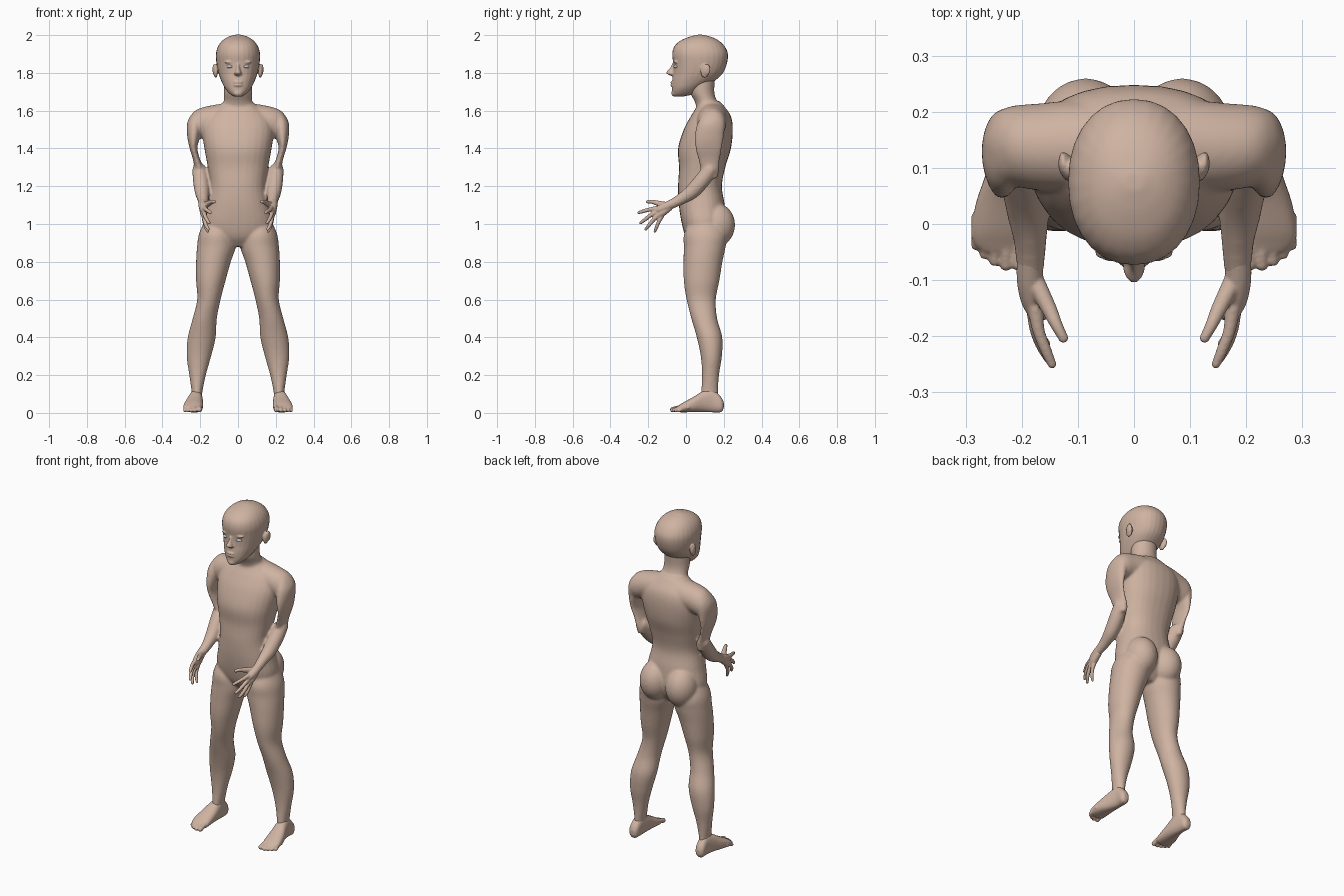
import bpy, bmesh, math
from mathutils import Vector, Matrix

skin = bpy.data.materials.new("skin")
skin.diffuse_color = (0.62, 0.45, 0.36, 1)
iris = bpy.data.materials.new("eye")
iris.diffuse_color = (0.55, 0.62, 0.7, 1)
SEG, SUB = 28, 5


def spline(rows):
    """Catmull-Rom through rows of numbers."""
    out = []
    for i in range(len(rows) - 1):
        p = [rows[max(i - 1, 0)], rows[i], rows[i + 1], rows[min(i + 2, len(rows) - 1)]]
        for k in range(SUB):
            t = k / SUB
            out.append([0.5 * (2 * b + (c - a) * t + (2 * a - 5 * b + 4 * c - d) * t * t
                               + (3 * b - a - 3 * c + d) * t ** 3) for a, b, c, d in zip(*p)])
    return out + [list(rows[-1])]


def skin_rings(bm, rings):
    vs = [[bm.verts.new(p) for p in r] for r in rings]
    fs = [bm.faces.new(vs[0]), bm.faces.new(vs[-1])]
    for a, b in zip(vs, vs[1:]):
        for j in range(len(a)):
            k = (j + 1) % len(a)
            fs.append(bm.faces.new((a[j], a[k], b[k], b[j])))
    bmesh.ops.recalc_face_normals(bm, faces=fs)


def sides(both):
    return (1, -1) if both else (1,)


def loft(bm, axis, rows, both=False, power=1.0):
    """Rows: position on axis, then min/max on the two other axes."""
    for s in sides(both):
        rings = []
        for t, a0, a1, b0, b1 in spline(rows):
            ring = []
            for j in range(SEG):
                w = 2 * math.pi * j / SEG
                c, d = math.cos(w), math.sin(w)
                c = math.copysign(abs(c) ** power, c)
                d = math.copysign(abs(d) ** power, d)
                p = [(a0 + a1) / 2 + (a1 - a0) / 2 * c, (b0 + b1) / 2 + (b1 - b0) / 2 * d]
                p.insert("xyz".index(axis), t)
                ring.append((p[0] * s, p[1], p[2]))
            rings.append(ring)
        skin_rings(bm, rings)


def tube(bm, pts):
    """Mirrored round limb: x, y, z, radius, with rounded ends."""
    for s in sides(True):
        rows = spline(pts)
        rings = []
        for i, (x, y, z, r) in enumerate(rows):
            a, b = rows[max(i - 1, 0)], rows[min(i + 1, len(rows) - 1)]
            q = (Vector(b[:3]) - Vector(a[:3])).to_track_quat('Z', 'Y')
            rings.append([Vector((x, y, z)) + q @ Vector((r * math.cos(w), r * math.sin(w), 0))
                          for w in [2 * math.pi * j / 16 for j in range(16)]])
        skin_rings(bm, [[(p.x * s, p.y, p.z) for p in r] for r in rings])
        for e in (pts[0], pts[-1]):
            ball(bm, (e[0] * s, e[1], e[2]), (e[3],) * 3)


def ball(bm, c, r, both=False):
    for s in sides(both):
        m = Matrix.Translation((c[0] * s, c[1], c[2])) @ Matrix.Diagonal((*r, 1))
        bmesh.ops.create_uvsphere(bm, u_segments=24, v_segments=14, radius=1, matrix=m)


def finish(bm, name, voxel=0, smooth=0, mat=skin):
    me = bpy.data.meshes.new(name)
    bm.to_mesh(me)
    bm.free()
    me.materials.append(mat)
    for p in me.polygons:
        p.use_smooth = True
    ob = bpy.data.objects.new(name, me)
    bpy.context.collection.objects.link(ob)
    if voxel:
        m = ob.modifiers.new("blend", 'REMESH')
        m.mode, m.voxel_size, m.use_smooth_shade = 'VOXEL', voxel, True
        m = ob.modifiers.new("soften", 'SMOOTH')
        m.factor, m.iterations = 0.5, smooth


# torso and neck
bm = bmesh.new()
loft(bm, "z", [(0.88, -.06, .06, .04, .15), (0.93, -.15, .15, .0, .19), (1.0, -.185, .185, -.022, .21),
               (1.1, -.165, .165, -.038, .205), (1.2, -.147, .147, -.042, .19), (1.3, -.16, .16, -.037, .208),
               (1.4, -.178, .178, -.042, .238), (1.5, -.19, .19, -.012, .248), (1.57, -.17, .17, .025, .238),
               (1.62, -.11, .11, .055, .205), (1.65, -.07, .07, .06, .18)], power=0.88)
loft(bm, "z", [(1.55, -.11, .11, .05, .22), (1.61, -.092, .092, .055, .195), (1.65, -.076, .076, .045, .165),
               (1.7, -.074, .074, .02, .15), (1.78, -.074, .074, .01, .155)])
# buttocks
ball(bm, (.086, .16, .995), (.09, .1, .115), True)
# shoulders
loft(bm, "x", [(.04, .07, .21, 1.5, 1.645), (.1, .06, .22, 1.48, 1.635), (.17, .06, .215, 1.46, 1.622),
               (.22, .07, .21, 1.45, 1.605), (.25, .09, .195, 1.47, 1.575), (.267, .125, .16, 1.5, 1.545)], True)
# upper arms
loft(bm, "z", [(1.58, .2, .245, .09, .19), (1.53, .19, .27, .06, .205), (1.46, .202, .268, .045, .2),
               (1.4, .215, .256, .05, .19), (1.34, .2, .238, .065, .18), (1.28, .175, .228, .08, .175),
               (1.24, .18, .222, .1, .165)], True)
# forearms
tube(bm, [(.204, .125, 1.285, .038), (.197, .085, 1.23, .042), (.19, .03, 1.17, .039),
          (.185, -.03, 1.13, .03), (.185, -.085, 1.1, .024)])
# legs
loft(bm, "z", [(1.03, .06, .17, .03, .17), (.95, .02, .206, -.01, .215), (.88, .012, .217, -.012, .21),
               (.8, .038, .222, -.013, .193), (.7, .066, .222, -.012, .177), (.6, .092, .216, .003, .158),
               (.5, .112, .24, .028, .165), (.4, .118, .266, .057, .192), (.3, .142, .272, .078, .19),
               (.2, .17, .258, .085, .175), (.1, .19, .245, .078, .17), (.05, .19, .25, .06, .18)], True)
finish(bm, "body", 0.007, 8)

# head with face features and ears
bm = bmesh.new()
loft(bm, "z", [(1.675, -.022, .022, -.06, -.015), (1.69, -.045, .045, -.073, .05), (1.72, -.07, .07, -.074, .09),
               (1.76, -.09, .09, -.073, .155), (1.8, -.104, .104, -.068, .196), (1.85, -.114, .114, -.068, .217),
               (1.9, -.117, .117, -.073, .222), (1.94, -.106, .106, -.062, .205), (1.97, -.084, .084, -.03, .175),
               (1.99, -.054, .054, .015, .135), (2.002, -.018, .018, .06, .09)], power=0.93)
loft(bm, "z", [(1.785, -.008, .008, -.085, -.05), (1.793, -.02, .02, -.097, -.05), (1.803, -.017, .017, -.105, -.05),
               (1.825, -.01, .01, -.086, -.05), (1.85, -.008, .008, -.073, -.05)])
for z in (1.75, 1.735):
    ball(bm, (0, -.066, z), (.028, .017, .0075))
ball(bm, (0, -.06, 1.692), (.025, .018, .018))
ball(bm, (.042, -.052, 1.857), (.03, .013, .007), True)
ball(bm, (.118, .1, 1.81), (.012, .024, .036), True)
ball(bm, (.126, .108, 1.818), (.009, .022, .03), True)
finish(bm, "head", 0.0045, 4)

# eyes
bm = bmesh.new()
ball(bm, (.042, -.05, 1.834), (.019, .016, .0095), True)
finish(bm, "eyes", mat=iris)

# hands: palm wedge and five fingers
bm = bmesh.new()
tube(bm, [(.186, -.06, 1.115, .023), (.185, -.1, 1.095, .024), (.18, -.135, 1.078, .022), (.174, -.16, 1.07, .015)])
tube(bm, [(.184, -.09, 1.088, .02), (.182, -.125, 1.06, .02), (.178, -.148, 1.042, .014)])
for f in ([(.175, -.105, 1.1, .017), (.152, -.15, 1.11, .014), (.138, -.18, 1.118, .011), (.126, -.203, 1.118, .009)],
          [(.176, -.15, 1.083, .014), (.17, -.19, 1.077, .011), (.157, -.225, 1.068, .01), (.146, -.25, 1.06, .008)],
          [(.178, -.15, 1.066, .014), (.176, -.185, 1.048, .011), (.166, -.215, 1.025, .01), (.153, -.24, 1.006, .008)],
          [(.18, -.145, 1.05, .014), (.178, -.17, 1.025, .011), (.17, -.195, .995, .01), (.157, -.213, .972, .008)],
          [(.18, -.13, 1.04, .013), (.178, -.145, 1.01, .01), (.17, -.157, .98, .009), (.16, -.165, .96, .007)]):
    tube(bm, f)
finish(bm, "hands", 0.0035, 3)

# feet and toes
bm = bmesh.new()
loft(bm, "y", [(.2, .21, .235, .025, .055), (.185, .195, .25, .004, .085), (.14, .19, .252, .003, .125),
               (.09, .186, .264, .004, .115), (.04, .185, .281, .004, .085), (-.01, .186, .29, .003, .058),
               (-.035, .19, .286, .004, .042), (-.05, .2, .27, .012, .032)], True, 0.85)
for x, y, r in ((.204, -.07, .0145), (.228, -.073, .011), (.248, -.065, .0105), (.266, -.053, .01), (.281, -.038, .0095)):
    tube(bm, [(x, y + .05, .03, r), (x, y + .025, .025, r * .9), (x, y, r + .003, r)])
finish(bm, "feet", 0.004, 3)
